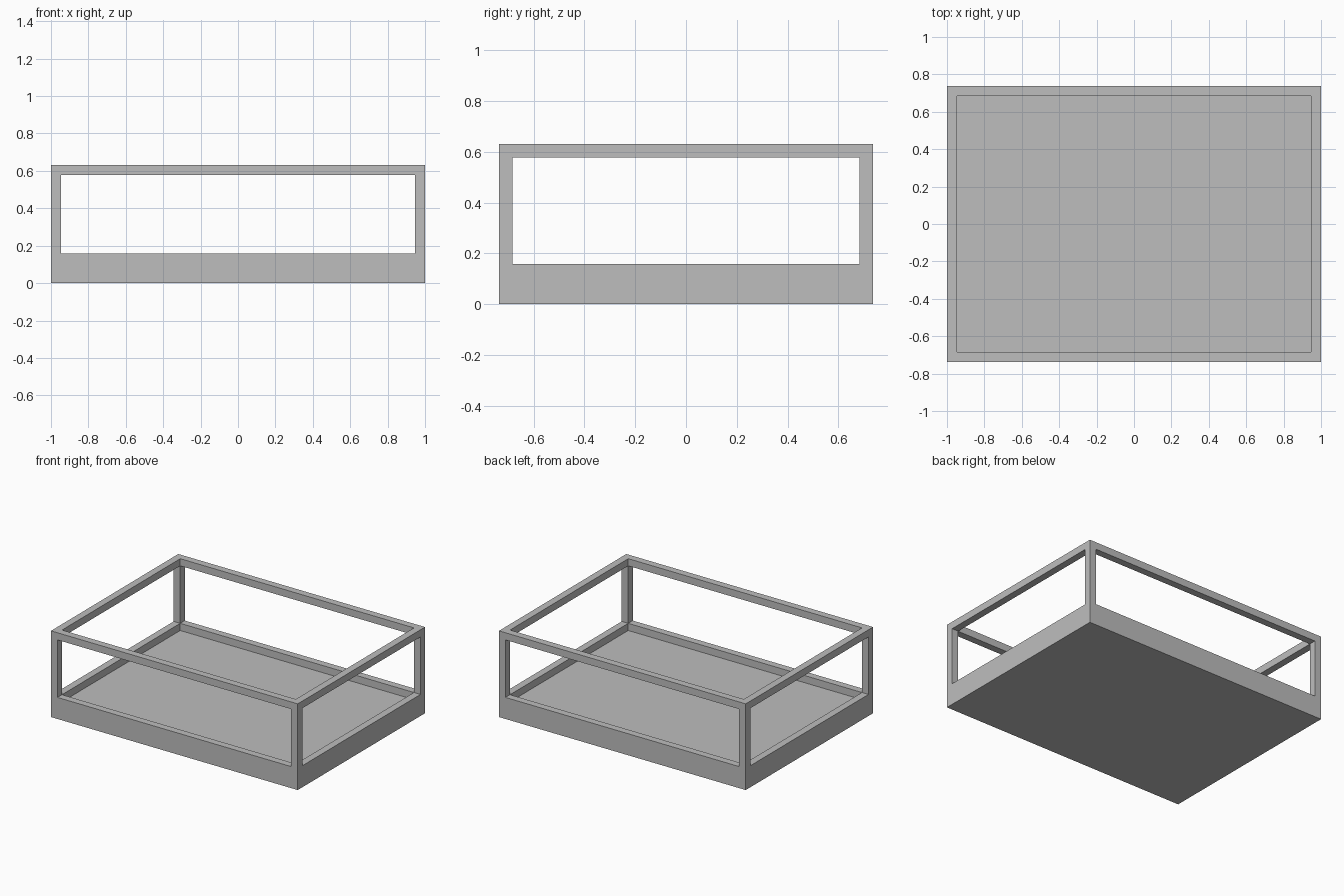
import bpy

cube = bpy.data.objects.get("Cube")
if cube:
    bpy.data.objects.remove(cube, do_unlink=True)

U = 2 / 38                            # bar thickness, the module for all sizes
HX, HY, H = 19 * U, 14 * U, 12 * U    # half width, half depth, height
FLOOR, RIM = 2 * U, 3 * U

grey = bpy.data.materials.new("light grey")
grey.use_nodes = True
colour = (0.515, 0.515, 0.515, 1)
grey.diffuse_color = colour
grey.node_tree.nodes["Principled BSDF"].inputs["Base Color"].default_value = colour


def box(name, hx, hy, z0, z1):
    """Box centred on the z axis, from z0 to z1."""
    bpy.ops.mesh.primitive_cube_add(size=2, location=(0, 0, (z0 + z1) / 2))
    ob = bpy.context.object
    ob.name = ob.data.name = name
    ob.scale = (hx, hy, (z1 - z0) / 2)
    bpy.ops.object.transform_apply(location=True, rotation=False, scale=True)
    ob.data.materials.append(grey)
    return ob


# Solid block that becomes the tray with its open frame
tray = box("framed_tray", HX, HY, 0, H)

# Inner well, then the side-to-side and front-to-back openings
cutters = [
    box("well_cutter", HX - U, HY - U, FLOOR, H + 0.2),
    box("side_opening_cutter", HX + 0.2, HY - U, RIM, H - U),
    box("front_opening_cutter", HX - U, HY + 0.2, RIM, H - U),
]
bpy.context.view_layer.objects.active = tray
for cutter in cutters:
    cutter.hide_render = True
    mod = tray.modifiers.new(cutter.name, "BOOLEAN")
    mod.operation = "DIFFERENCE"
    mod.solver = "EXACT"
    mod.object = cutter
    bpy.ops.object.modifier_apply(modifier=mod.name)
    bpy.data.objects.remove(cutter, do_unlink=True)
